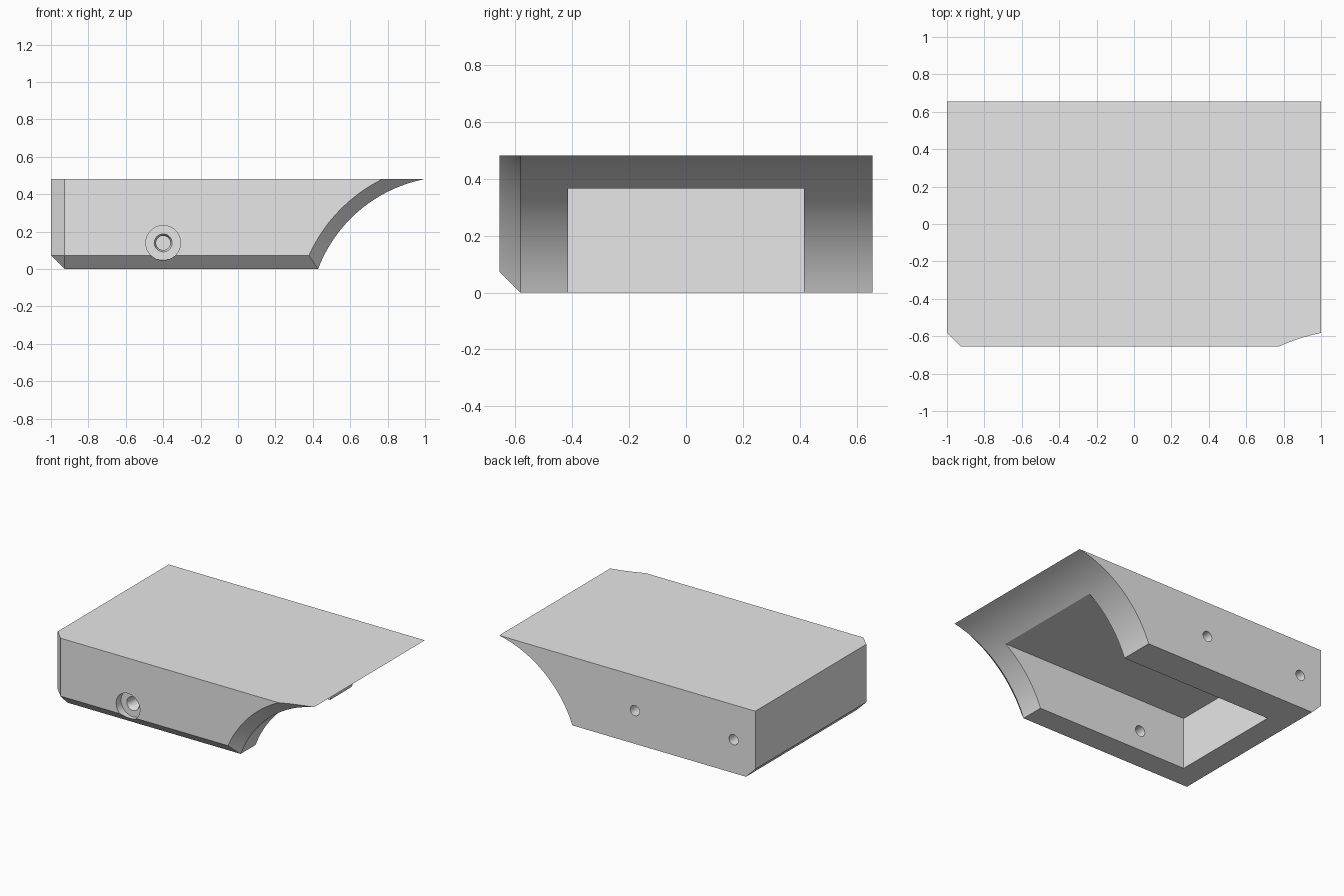
import bpy, bmesh, math
from mathutils import Matrix

old = bpy.data.objects.get("Cube")
if old:
    bpy.data.objects.remove(old, do_unlink=True)

grey = bpy.data.materials.new("light_grey")
grey.use_nodes = True
grey.diffuse_color = (0.8, 0.8, 0.8, 1)
grey.node_tree.nodes["Principled BSDF"].inputs["Base Color"].default_value = (0.8, 0.8, 0.8, 1)

HALF_Y, TOP, CHAMFER = 0.655, 0.482, 0.073
ARC_X, ARC_Z, ARC_R = 1.144, -0.27, 0.765
ARC_STEPS, LAYERS = 28, 6


def make_object(name, bm):
    bmesh.ops.recalc_face_normals(bm, faces=bm.faces)
    mesh = bpy.data.meshes.new(name)
    bm.to_mesh(mesh)
    bm.free()
    mesh.materials.append(grey)
    obj = bpy.data.objects.new(name, mesh)
    bpy.context.collection.objects.link(obj)
    return obj


def profile(inset):
    """Side outline, inset from the left, bottom and curved edges."""
    pts = [(-1 + inset, TOP), (-1 + inset, CHAMFER), (-1 + CHAMFER, inset)]
    r = ARC_R + inset
    start = math.asin((inset - ARC_Z) / r)
    end = math.asin((TOP - ARC_Z) / r)
    for i in range(ARC_STEPS + 1):
        a = start + (end - start) * i / ARC_STEPS
        pts.append((min(1, ARC_X - r * math.cos(a)), ARC_Z + r * math.sin(a)))
    return pts


# Body: outline lofted from the back to the chamfered front
layers = [(HALF_Y, 0)]
for i in range(LAYERS + 1):
    d = CHAMFER * i / LAYERS
    layers.append((CHAMFER - HALF_Y - d, d))
bm = bmesh.new()
rings = [[bm.verts.new((x, y, z)) for x, z in profile(d)] for y, d in layers]
for a, b in zip(rings, rings[1:]):
    for i in range(len(a)):
        j = (i + 1) % len(a)
        bm.faces.new((a[i], a[j], b[j], b[i]))
bm.faces.new(rings[0])
bm.faces.new(rings[-1])
bmesh.ops.remove_doubles(bm, verts=bm.verts, dist=0.0001)
bmesh.ops.dissolve_limit(bm, angle_limit=0.002, verts=bm.verts, edges=bm.edges)
body = make_object("block_body", bm)


def cut(cutter):
    cutter.hide_render = True
    mod = body.modifiers.new("cut", 'BOOLEAN')
    mod.operation = 'DIFFERENCE'
    mod.solver = 'EXACT'
    mod.object = cutter
    bpy.context.view_layer.objects.active = body
    bpy.ops.object.modifier_apply(modifier=mod.name)
    bpy.data.objects.remove(cutter, do_unlink=True)


def bore(name, x, z, y0, y1, r0, r1):
    """Round cutter along y, radius r0 at y0 and r1 at y1."""
    bm = bmesh.new()
    place = Matrix.Translation((x, (y0 + y1) / 2, z)) @ Matrix.Rotation(-math.pi / 2, 4, 'X')
    bmesh.ops.create_cone(bm, cap_ends=True, segments=32, radius1=r0, radius2=r1,
                          depth=y1 - y0, matrix=place)
    cut(make_object(name, bm))


# Pocket open to the bottom and the curved end
bm = bmesh.new()
bmesh.ops.create_cube(bm, size=1, matrix=Matrix.Translation((0.22, 0, 0.1325))
                      @ Matrix.Diagonal((1.96, 0.83, 0.465, 1)))
cut(make_object("pocket_cutter", bm))

# Counterbored bolt hole through the front wall
bore("counterbore_cutter", -0.4, 0.14, -0.75, -0.6, 0.093, 0.093)
bore("countersink_cutter", -0.4, 0.14, -0.61, -0.57, 0.052, 0.036)
bore("bolt_hole_cutter", -0.4, 0.14, -0.62, -0.35, 0.038, 0.038)

# Two pin holes in the back
for x in (-0.06, -0.83):
    bore("pin_hole_cutter", x, 0.235, 0.5, 0.75, 0.036, 0.036)

bpy.ops.object.select_all(action='DESELECT')
body.select_set(True)
bpy.context.view_layer.objects.active = body
bpy.ops.object.shade_smooth_by_angle(angle=math.radians(25))
